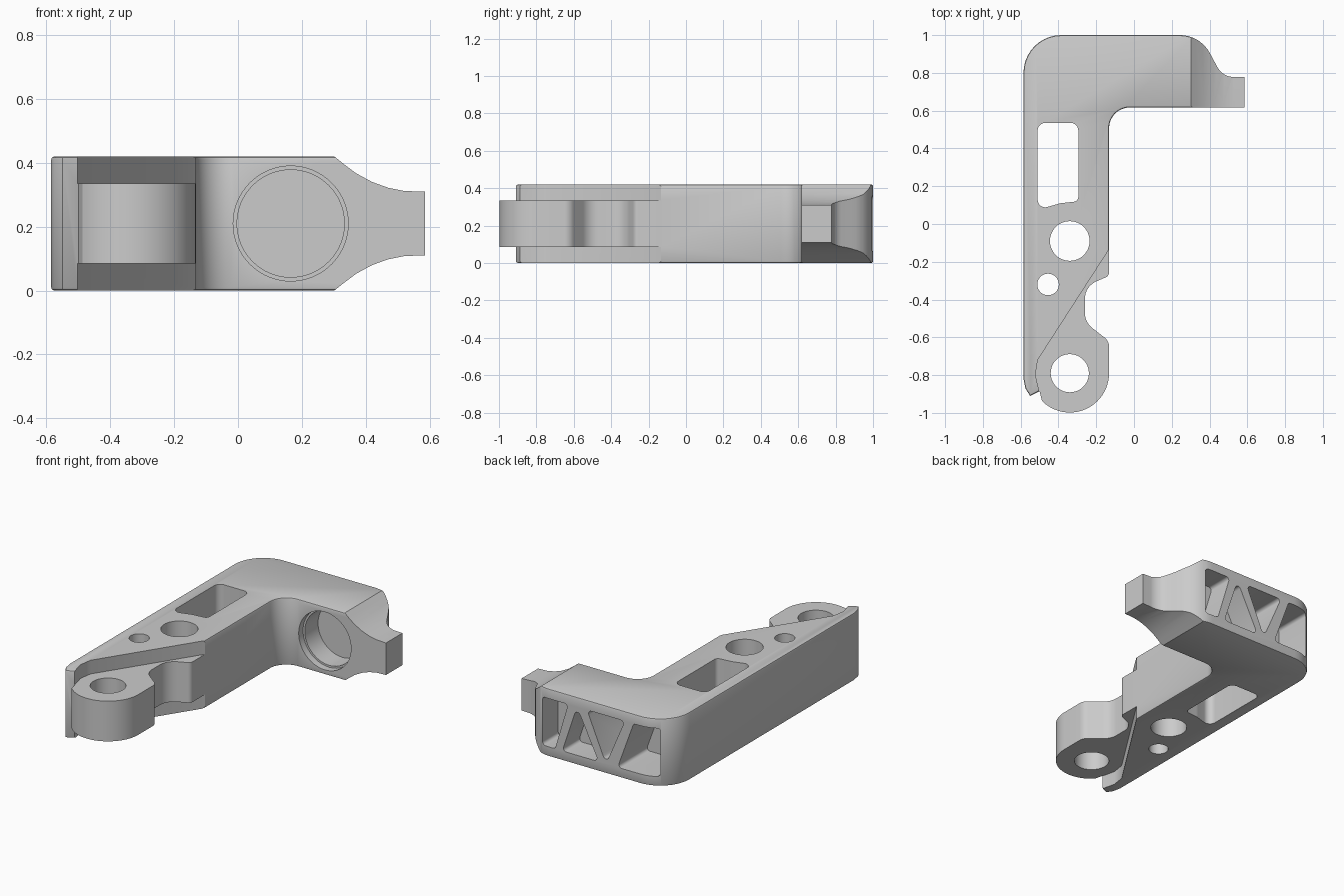
import bpy, bmesh, math
from mathutils import Vector

cube = bpy.data.objects.get("Cube")
if cube:
    bpy.data.objects.remove(cube)

grey = bpy.data.materials.new("plain grey")
grey.use_nodes = True
tone = (0.6, 0.6, 0.6, 1)
grey.diffuse_color = tone
grey.node_tree.nodes["Principled BSDF"].inputs["Base Color"].default_value = tone


def rounded(corners, steps=10):
    """Outline from (x, y) or (x, y, radius) corners, with true arc fillets."""
    out = []
    n = len(corners)
    for i, c in enumerate(corners):
        p = Vector(c[:2])
        if len(c) < 3:
            out.append(p)
            continue
        a = (Vector(corners[i - 1][:2]) - p).normalized()
        b = (Vector(corners[(i + 1) % n][:2]) - p).normalized()
        half = a.angle(b) / 2
        centre = p + (a + b).normalized() * c[2] / math.sin(half)
        tangent = c[2] / math.tan(half)
        start, end = p + a * tangent - centre, p + b * tangent - centre
        sweep = start.angle(end)
        side = 1 if start.cross(end) > 0 else -1
        for k in range(steps + 1):
            t = side * sweep * k / steps
            out.append(centre + Vector((start.x * math.cos(t) - start.y * math.sin(t),
                                        start.x * math.sin(t) + start.y * math.cos(t))))
    return out


def arc(x, y, r, start=0, end=360, n=48):
    angles = [math.radians(start + (end - start) * k / n) for k in range(n + 1)]
    if end - start == 360:
        angles.pop()
    return [(x + r * math.cos(t), y + r * math.sin(t)) for t in angles]


def prism(name, outline, lo, hi, axis="z", soft=0):
    """Solid from an outline along z, or an (x, z) outline along y; soft bevels its rims."""
    bm = bmesh.new()
    place = (lambda p, d: (p[0], p[1], d)) if axis == "z" else (lambda p, d: (p[0], d, p[1]))
    low, high = [[bm.verts.new(place(p, d)) for p in outline] for d in (lo, hi)]
    caps = [bm.faces.new(low), bm.faces.new(high)]
    for i in range(len(outline)):
        bm.faces.new((low[i - 1], low[i], high[i], high[i - 1]))
    bmesh.ops.recalc_face_normals(bm, faces=bm.faces)
    if soft:
        rims = [e for f in caps for e in f.edges]
        bmesh.ops.bevel(bm, geom=rims, offset=soft, offset_type="OFFSET", segments=2,
                        profile=0.5, affect="EDGES", clamp_overlap=False)
    mesh = bpy.data.meshes.new(name)
    bm.to_mesh(mesh)
    bm.free()
    mesh.materials.append(grey)
    obj = bpy.data.objects.new(name, mesh)
    bpy.context.collection.objects.link(obj)
    return obj


def cut(obj, cutter):
    mod = obj.modifiers.new("cut", "BOOLEAN")
    mod.operation, mod.solver, mod.object = "DIFFERENCE", "EXACT", cutter
    bpy.context.view_layer.objects.active = obj
    bpy.ops.object.modifier_apply(modifier=mod.name)
    bpy.data.objects.remove(cutter)


HEIGHT = 0.42
MID = HEIGHT / 2
LUG = (-0.34, -0.79)

# L-shaped body, including the pivot lug, the side notch and the end tab
outline = rounded([(-0.585, -0.82), (-0.575, -0.87), (-0.55, -0.91), (-0.5, -0.885)])
outline += arc(*LUG, 0.208, 225, 360, 24)
outline += rounded([
    (-0.132, -0.79), (-0.132, -0.62, 0.06), (-0.26, -0.52, 0.1), (-0.26, -0.33, 0.1),
    (-0.132, -0.275, 0.03), (-0.132, 0.617, 0.11), (0.585, 0.617),
    (0.585, 0.778), (0.47, 0.778, 0.1), (0.35, 1, 0.18),
    (-0.585, 1, 0.2), (-0.585, -0.82)])[1:-1]
body = prism("bracket_body", outline, 0, HEIGHT, soft=0.01)

# Diagonal steps above and below the lug
step = [(0, 0.07), (-0.51, -0.72), (-0.522, -0.8), (-0.503, -0.88), (-0.503, -1.1), (0, -1.1)]
for lo, hi in ((-0.1, 0.085), (0.335, 0.6)):
    cut(body, prism("step_cutter", step, lo, hi))

# Flared taper towards the end tab, mirrored top and bottom
flare = [(0.295, 0.215), (0.33, 0.187), (0.37, 0.157), (0.42, 0.13),
         (0.47, 0.112), (0.52, 0.102), (0.7, 0.095), (0.7, 0.4), (0.295, 0.4)]
for side in (1, -1):
    cut(body, prism("flare_cutter", [(x, MID + side * z) for x, z in flare], 0.5, 1.1, "y"))

# Vertical through holes and the rounded slot
for x, y, r in ((*LUG, 0.101), (-0.34, -0.09, 0.105), (-0.455, -0.32, 0.057)):
    cut(body, prism("hole_cutter", arc(x, y, r), -0.1, 0.6))
slot = rounded([(-0.51, 0.535, 0.04), (-0.51, 0.075, 0.04), (-0.39, 0.11, 0.12),
                (-0.295, 0.12, 0.025), (-0.295, 0.535, 0.04)])
cut(body, prism("slot_cutter", slot, -0.1, 0.6))

# Stepped round socket in the front of the short arm
BORE = (0.165, MID)
cut(body, prism("socket_cutter", arc(*BORE, 0.18, n=64), 0.5, 0.66, "y"))
cut(body, prism("socket_cutter", arc(*BORE, 0.168, n=64), 0.6, 0.79, "y"))

# Truss pockets in the back, leaving a round boss behind the socket
LOW, TOP = 0.06, 0.36
pockets = [
    [(0.29, LOW), (0.29, TOP), (0.11, TOP), (0.2, LOW)],
    [(0.15, LOW), (-0.1, LOW), (0.05, TOP)],
    [(-0.02, TOP), (-0.28, TOP), (-0.15, LOW)],
    [(-0.34, TOP), (-0.5, TOP), (-0.5, LOW), (-0.23, LOW)],
]
for corners in pockets:
    shape = rounded([(x, z, 0.02) for x, z in corners], 5)
    pocket = prism("pocket_cutter", shape, 0.72, 1.1, "y")
    cut(pocket, prism("boss_keeper", arc(*BORE, 0.205, n=64), 0.5, 0.84, "y"))
    cut(body, pocket)

bpy.ops.object.select_all(action="DESELECT")
body.select_set(True)
bpy.context.view_layer.objects.active = body
bpy.ops.object.shade_smooth_by_angle(angle=math.radians(30))
